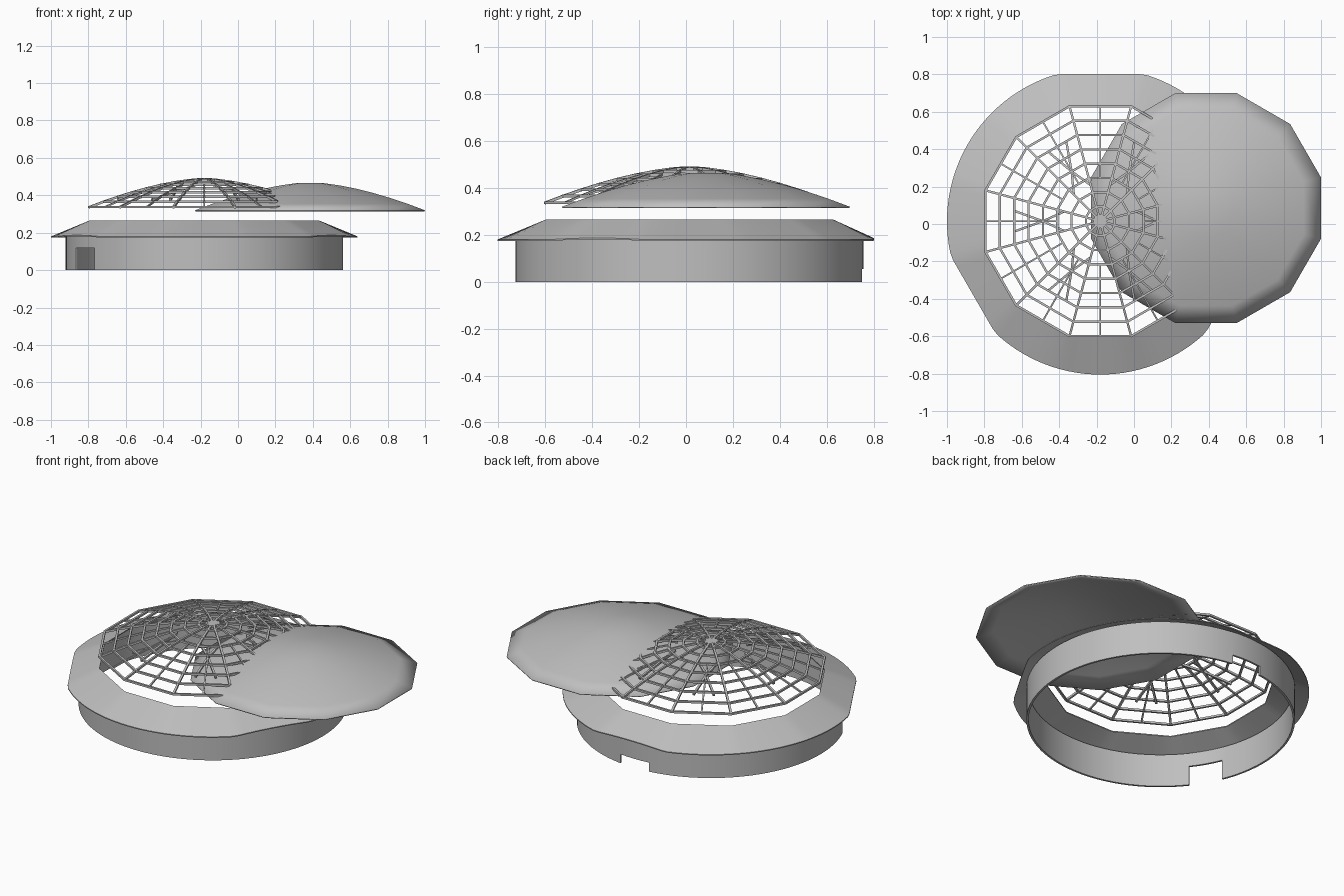
import bpy, bmesh, math
from math import cos, sin, pi, radians
from mathutils import Vector, Matrix

if "Cube" in bpy.data.objects:
    bpy.data.objects.remove(bpy.data.objects["Cube"])

SIDES = 12
CORNER = 0.636                      # corner radius of the twelve-sided opening
RISE = 0.15                         # height of both domes
RING = Vector((-0.18, 0.015, 0))    # centre of the building
CAP = Vector((0.385, 0.085, 0.32))  # centre of the displaced roof shell
LATTICE = RING + Vector((0, 0, 0.337))

grey = bpy.data.materials.new("plain_grey")
grey.use_nodes = True
colour = (0.52, 0.52, 0.52, 1)
grey.diffuse_color = colour
grey.node_tree.nodes["Principled BSDF"].inputs["Base Color"].default_value = colour


def finish(bm, name, smooth=True):
    """Turn a bmesh into a named grey object."""
    bmesh.ops.recalc_face_normals(bm, faces=bm.faces)
    mesh = bpy.data.meshes.new(name)
    bm.to_mesh(mesh)
    bm.free()
    mesh.materials.append(grey)
    obj = bpy.data.objects.new(name, mesh)
    bpy.context.collection.objects.link(obj)
    if smooth:
        bpy.ops.object.select_all(action="DESELECT")
        obj.select_set(True)
        bpy.context.view_layer.objects.active = obj
        bpy.ops.object.shade_smooth_by_angle(angle=radians(30))
    return obj


def loft(bm, loops, closed=False):
    """Skin a list of equal-length point loops."""
    rows = [[bm.verts.new(p) for p in loop] for loop in loops]
    pairs = list(zip(rows, rows[1:]))
    if closed:
        pairs.append((rows[-1], rows[0]))
    for a, b in pairs:
        for i in range(len(a)):
            j = (i + 1) % len(a)
            bm.faces.new((a[i], a[j], b[j], b[i]))
    return rows


def circle(radius, z, count):
    return [RING + Vector((radius * cos(2 * pi * i / count),
                           radius * sin(2 * pi * i / count), z)) for i in range(count)]


def polygon_radius(angle, corner):
    """Distance to the edge of a twelve-sided polygon with flat top."""
    half = pi / SIDES
    offset = (angle + half) % (2 * half) - half
    return corner * cos(half) / cos(offset)


def dome_point(centre, t, angle, drop=0):
    r = polygon_radius(angle, CORNER) * t
    return centre + Vector((r * cos(angle), r * sin(angle), RISE * (1 - t ** 1.6) - drop))


# Round wall with two doorways
bm = bmesh.new()
loft(bm, [circle(0.742, 0, 96), circle(0.742, 0.2, 96),
          circle(0.73, 0.2, 96), circle(0.73, 0, 96)], closed=True)
wall = finish(bm, "round_wall")
for azimuth, height in ((90, 0.055), (210, 0.118)):
    bm = bmesh.new()
    turn = Matrix.Rotation(radians(azimuth), 4, "Z")
    place = Matrix.Translation(RING) @ turn @ Matrix.Translation((0.74, 0, 0))
    bmesh.ops.create_cube(bm, size=1, matrix=place @ Matrix.Diagonal((0.2, 0.195, 2 * height, 1)))
    cutter = finish(bm, "doorway_cutter", smooth=False)
    cutter.hide_render = True
    mod = wall.modifiers.new("doorway", "BOOLEAN")
    mod.operation = "DIFFERENCE"
    mod.object = cutter
    bpy.context.view_layer.objects.active = wall
    bpy.ops.object.modifier_apply(modifier=mod.name)
    bpy.data.objects.remove(cutter)

# Sloping eave: round outline with three straight sides, twelve-sided opening
outer, inner = [], []
for i in range(120):
    a = 2 * pi * i / 120
    off = (a - pi / 2 + pi / 3) % (2 * pi / 3) - pi / 3
    flat = radians(16.5)
    r = 0.82 * cos(flat) / cos(off) if abs(off) < flat else 0.82
    ri = polygon_radius(a, CORNER)
    outer.append(RING + Vector((r * cos(a), r * sin(a), 0.18 + 0.2 * (0.82 - r))))
    inner.append(RING + Vector((ri * cos(a), ri * sin(a), 0.265)))
down = Vector((0, 0, 0.006))
bm = bmesh.new()
loft(bm, [outer, inner, [p - down for p in inner], [p - down for p in outer]], closed=True)
finish(bm, "sloping_eave")

# Displaced roof shell
bm = bmesh.new()
levels = [1, 0.85, 0.7, 0.55, 0.4, 0.25, 0.12]
angles = [pi / SIDES * (2 * k + 1) for k in range(SIDES)]
rows = loft(bm, [[dome_point(CAP, t, a) for a in angles] for t in levels])
bm.faces.new(rows[-1])
shell = finish(bm, "roof_shell")
thick = shell.modifiers.new("thickness", "SOLIDIFY")
thick.thickness = 0.006

# Lattice dome
bm = bmesh.new()


def strut(a, b, width=0.012):
    """Square bar between two points."""
    d = b - a
    turn = d.to_track_quat("Z", "Y").to_matrix().to_4x4()
    size = Matrix.Diagonal((width, width, d.length + width * 0.5, 1))
    bmesh.ops.create_cube(bm, size=1, matrix=Matrix.Translation((a + b) / 2) @ turn @ size)


ring_levels = [0.05] + [i / 8 for i in range(1, 9)]
for k in range(SIDES):
    corner = pi / SIDES * (2 * k + 1)
    following = corner + 2 * pi / SIDES
    middle = corner + pi / SIDES
    for t in ring_levels:
        strut(dome_point(LATTICE, t, corner), dome_point(LATTICE, t, following))
    for t0, t1 in zip(ring_levels, ring_levels[1:]):
        strut(dome_point(LATTICE, t0, corner), dome_point(LATTICE, t1, corner))
        if t0 > 0.3:
            strut(dome_point(LATTICE, t0, middle), dome_point(LATTICE, t1, middle), 0.009)

# Crossed braces under the lattice, in six directions
for k in range(6):
    a = k * pi / 3
    for side in (-1, 1):
        points = [dome_point(LATTICE, t, a + side * s, 0.015)
                  for t, s in ((0.32, 0.25), (0.5, 0), (0.75, -0.12))]
        for p, q in zip(points, points[1:]):
            strut(p, q)

# Hub plate, then trim the lattice where it runs into the shell
bmesh.ops.create_cone(bm, cap_ends=True, segments=SIDES, radius1=0.03, radius2=0.03, depth=0.01,
                      matrix=Matrix.Translation(LATTICE + Vector((0, 0, RISE))))
bmesh.ops.bisect_plane(bm, geom=bm.verts[:] + bm.edges[:] + bm.faces[:],
                       plane_co=(0.165, 0.02, 0), plane_no=(0.57, 0.07, 0), clear_outer=True)
finish(bm, "lattice_dome", smooth=False)
